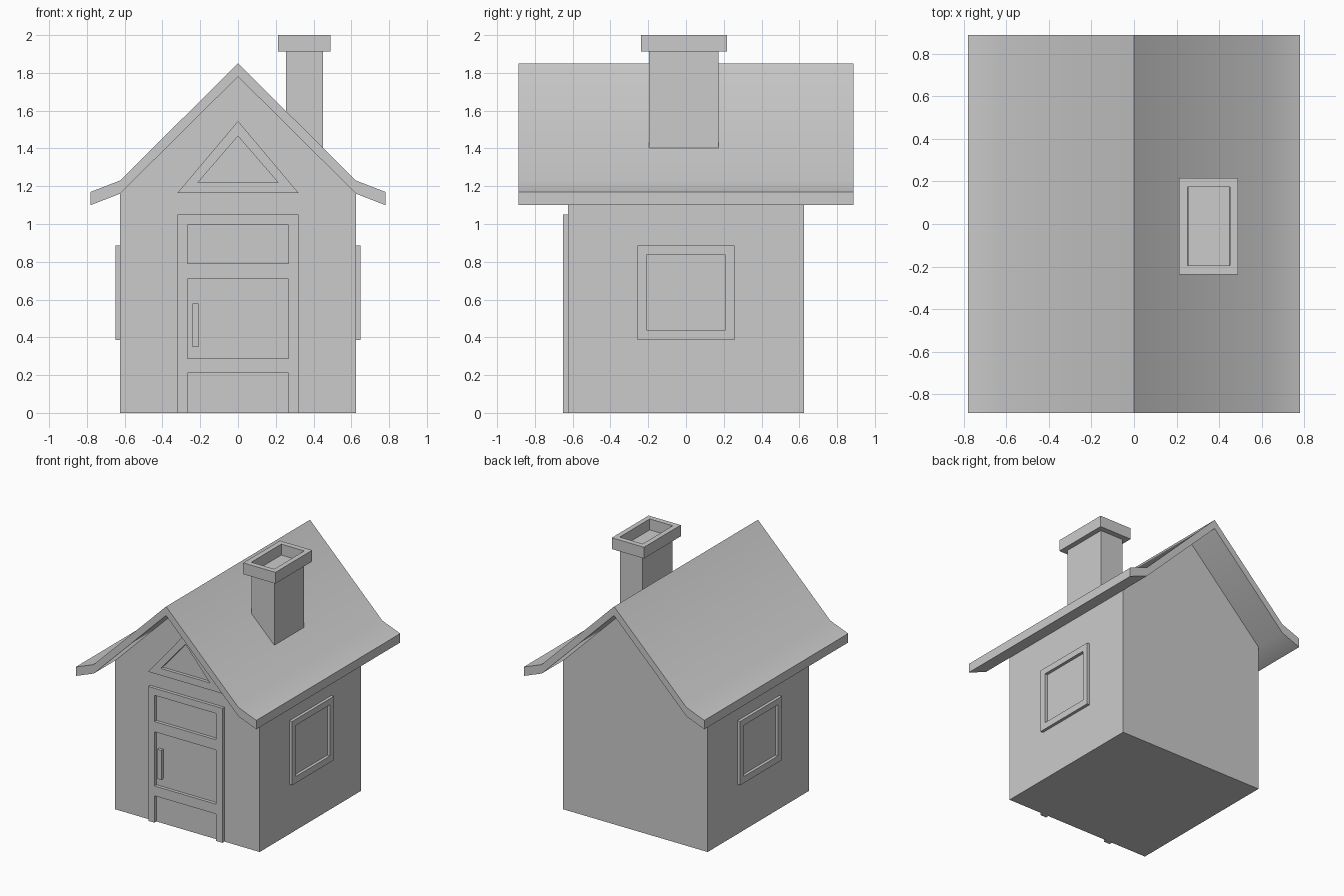
import bpy, bmesh

if "Cube" in bpy.data.objects:
    bpy.data.objects.remove(bpy.data.objects["Cube"])

# Maps outline (u, v) and extrusion depth w to model axes
PLANES = {
    "front": lambda u, v, w: (u, w, v),
    "side": lambda u, v, w: (w, u, v),
    "top": lambda u, v, w: (u, v, w),
}


def rect(u0, u1, v0, v1):
    return [(u0, v0), (u1, v0), (u1, v1), (u0, v1)]


def mirrored(half):
    """Complete a profile that starts and ends at, or near, the centre line."""
    return half + [(-u, v) for u, v in reversed(half) if u > 1e-6]


def extrude(name, loops, plane, lo, hi):
    """Extrude an outline (first loop) with holes (other loops) from lo to hi."""
    curve = bpy.data.curves.new(name, "CURVE")
    curve.dimensions = "2D"
    curve.fill_mode = "BOTH"
    curve.extrude = (hi - lo) / 2
    for loop in loops:
        spline = curve.splines.new("POLY")
        spline.points.add(len(loop) - 1)
        for point, (u, v) in zip(spline.points, loop):
            point.co = (u, v, 0, 1)
        spline.use_cyclic_u = True
    temp = bpy.data.objects.new("temp_outline", curve)
    bpy.context.collection.objects.link(temp)
    deps = bpy.context.evaluated_depsgraph_get()
    mesh = bpy.data.meshes.new_from_object(temp.evaluated_get(deps))
    bpy.data.objects.remove(temp)
    bpy.data.curves.remove(curve)

    bm = bmesh.new()
    bm.from_mesh(mesh)
    mid = (lo + hi) / 2
    for vert in bm.verts:
        u, v, w = vert.co
        vert.co = PLANES[plane](u, v, w + mid)
    bmesh.ops.remove_doubles(bm, verts=bm.verts[:], dist=1e-4)
    bmesh.ops.dissolve_limit(bm, angle_limit=0.01, verts=bm.verts[:], edges=bm.edges[:])
    bmesh.ops.recalc_face_normals(bm, faces=bm.faces[:])
    for face in bm.faces:
        face.smooth = False
    bm.to_mesh(mesh)
    bm.free()
    mesh.name = name
    obj = bpy.data.objects.new(name, mesh)
    bpy.context.collection.objects.link(obj)
    return obj


W = 0.625      # half width of the house
FRONT = -0.65  # front of the raised trim

# House walls with gables
extrude("walls", [mirrored([(0, 1.78), (W, 1.16), (W, 0)])], "front", -W, W)

# Roof with flared eaves, softly shaded across the flare
roof_top = [(-0.78, 1.17), (-W, 1.23), (0, 1.85), (W, 1.23), (0.78, 1.17)]
roof = extrude("roof", [roof_top + [(u, v - 0.07) for u, v in reversed(roof_top)]],
               "front", -0.888, 0.888)
bpy.context.view_layer.objects.active = roof
roof.select_set(True)
bpy.ops.object.shade_smooth_by_angle()
roof.select_set(False)

# Door frame: open at the bottom, two panels above
door_outline = mirrored([(0.32, 1.05), (0.32, 0), (0.267, 0), (0.267, 0.21)])
extrude("door_frame",
        [door_outline, rect(-0.267, 0.267, 0.287, 0.71), rect(-0.267, 0.267, 0.79, 0.995)],
        "front", FRONT, -W)
extrude("door_handle", [rect(-0.242, -0.208, 0.35, 0.58)], "front", FRONT, -W)

# Triangular gable window frame
extrude("gable_window_frame",
        [[(-0.32, 1.165), (0.32, 1.165), (0, 1.545)],
         [(-0.212, 1.22), (0.212, 1.22), (0, 1.465)]],
        "front", FRONT, -W)

# Side window frames
for name, lo, hi in (("right", W, 0.648), ("left", -0.648, -W)):
    extrude(name + "_window_frame",
            [rect(-0.257, 0.257, 0.387, 0.885), rect(-0.209, 0.209, 0.438, 0.837)],
            "side", lo, hi)

# Chimney stack and its open cap
extrude("chimney_stack", [rect(0.253, 0.45, -0.195, 0.173)], "top", 1.39, 1.915)
extrude("chimney_cap",
        [rect(0.212, 0.49, -0.238, 0.216), rect(0.252, 0.451, -0.196, 0.174)],
        "top", 1.912, 2.0)
